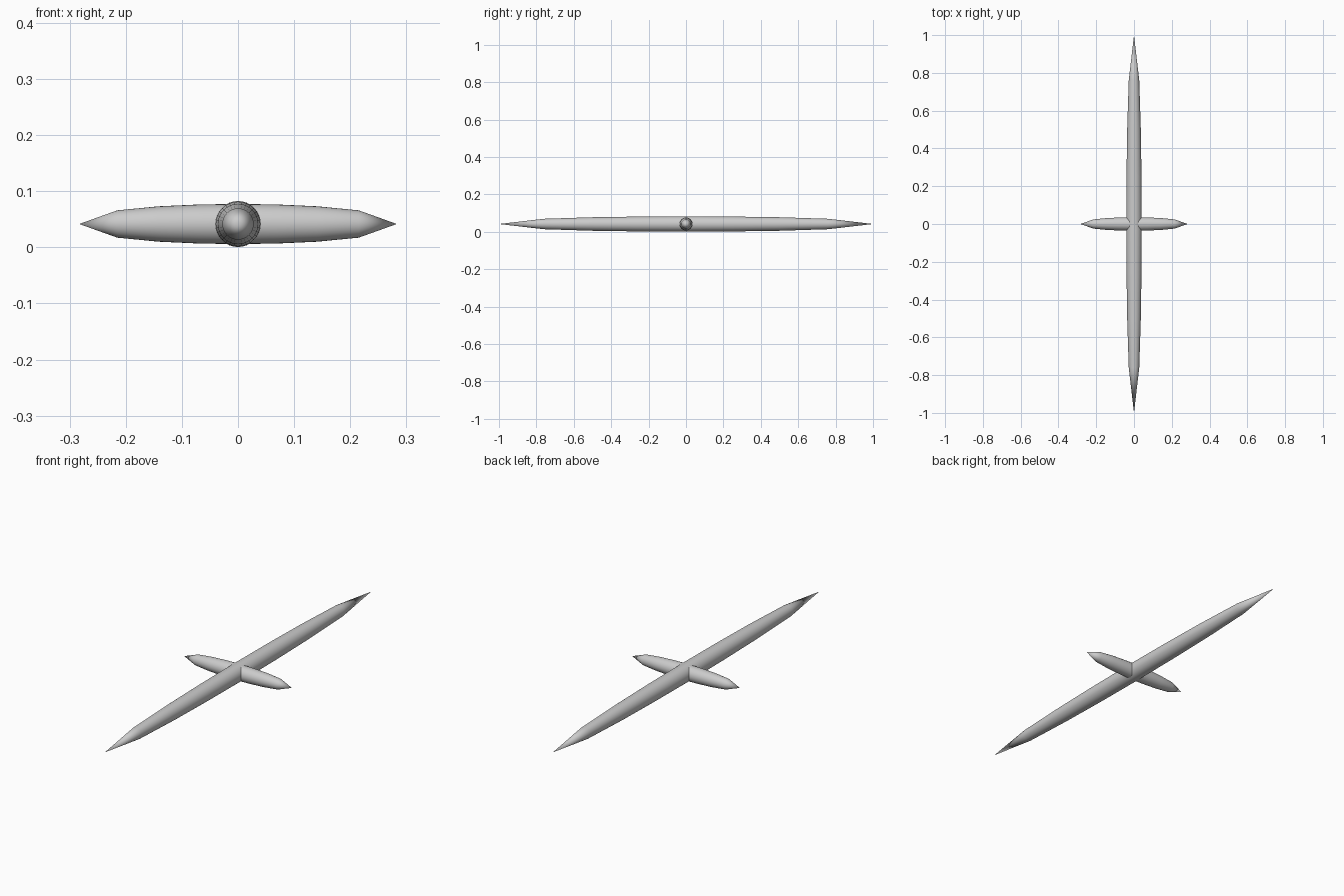
import bpy, bmesh, math
from mathutils import Matrix

if "Cube" in bpy.data.objects:
    bpy.data.objects.remove(bpy.data.objects["Cube"])

SIDES = 32
Z = 0.0415  # height of both axes
PROFILE = [(0.76, 0.68), (0.5, 0.88), (0.25, 0.97)]  # (fraction of half length, fraction of radius)


def spindle(name, half, radius, rot):
    """Tapered spar pointed at both ends, lofted along z then turned into place."""
    bm = bmesh.new()
    stations = [(-t, r) for t, r in PROFILE] + [(0, 1)] + [(t, r) for t, r in reversed(PROFILE)]
    rings = []
    for t, r in stations:
        rings.append([bm.verts.new((radius * r * math.cos(2 * math.pi * i / SIDES),
                                    radius * r * math.sin(2 * math.pi * i / SIDES),
                                    half * t)) for i in range(SIDES)])
    tips = [bm.verts.new((0, 0, -half)), bm.verts.new((0, 0, half))]
    for i in range(SIDES):
        j = (i + 1) % SIDES
        for a, b in zip(rings, rings[1:]):
            bm.faces.new((a[i], a[j], b[j], b[i]))
        bm.faces.new((tips[0], rings[0][j], rings[0][i]))
        bm.faces.new((tips[1], rings[-1][i], rings[-1][j]))
    bm.transform(Matrix.Translation((0, 0, Z)) @ rot)
    bmesh.ops.recalc_face_normals(bm, faces=bm.faces[:])
    mesh = bpy.data.meshes.new(name)
    bm.to_mesh(mesh)
    bm.free()
    ob = bpy.data.objects.new(name, mesh)
    bpy.context.collection.objects.link(ob)
    bpy.ops.object.select_all(action='DESELECT')
    ob.select_set(True)
    bpy.context.view_layer.objects.active = ob
    bpy.ops.object.shade_smooth_by_angle(angle=math.radians(30))
    return ob


# Long spar running front to back
spindle("long_spar", 1.0, 0.041, Matrix.Rotation(math.pi / 2, 4, 'X'))
# Short crossing spar running side to side
spindle("cross_spar", 0.283, 0.0358, Matrix.Rotation(math.pi / 2, 4, 'Y'))
